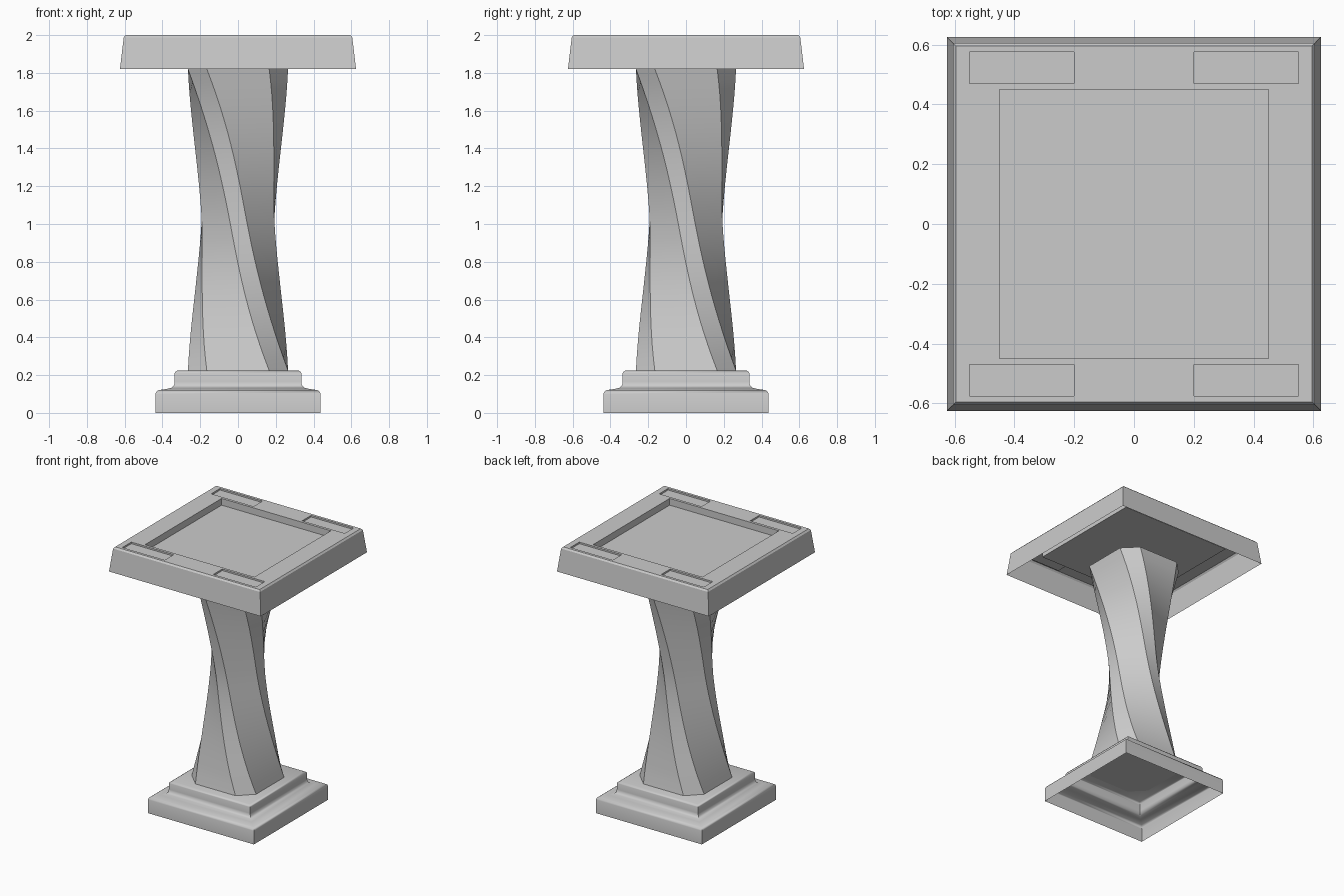
import bpy, bmesh
from math import cos, sin, pi, atan2, hypot, radians

cube = bpy.data.objects.get("Cube")
if cube:
    bpy.data.objects.remove(cube)

GREY = (0.6, 0.6, 0.6, 1)
stone = bpy.data.materials.new("grey_stone")
stone.use_nodes = True
stone.diffuse_color = GREY
stone.node_tree.nodes["Principled BSDF"].inputs["Base Color"].default_value = GREY


def finish(name, bm, smooth=None):
    mesh = bpy.data.meshes.new(name)
    bm.to_mesh(mesh)
    bm.free()
    obj = bpy.data.objects.new(name, mesh)
    bpy.context.collection.objects.link(obj)
    mesh.materials.append(stone)
    if smooth:
        bpy.ops.object.select_all(action='DESELECT')
        obj.select_set(True)
        bpy.context.view_layer.objects.active = obj
        bpy.ops.object.shade_smooth_by_angle(angle=radians(smooth))


def loft(bm, rings):
    """Join rings of points with quads and return their vertices."""
    loops = [[bm.verts.new(p) for p in ring] for ring in rings]
    for low, high in zip(loops, loops[1:]):
        for i in range(len(low)):
            j = (i + 1) % len(low)
            bm.faces.new((low[i], low[j], high[j], high[i]))
    return loops


def square(half, z):
    return [(sx * half, sy * half, z) for sx, sy in ((-1, -1), (1, -1), (1, 1), (-1, 1))]


# Stepped base, hollow below
profile = [(.437, 0), (.437, .1), (.432, .113), (.42, .121), (.375, .127),
           (.35, .134), (.338, .146), (.335, .165), (.335, .21), (.331, .218), (.32, .224)]
bm = bmesh.new()
loops = loft(bm, [square(h, z) for h, z in profile])
bm.faces.new(loops[-1])
finish("base", bm, 50)

# Twisted, waisted column with cut corners
BOTTOM, TOP, STEPS = .224, 1.82, 24
a, b = .265, .165
outline = [(a, -b), (a, b), (b, a), (-b, a), (-a, b), (-a, -b), (-b, -a), (b, -a)]
rings = []
for k in range(STEPS + 1):
    t = k / STEPS
    scale = .632 + .368 * abs(2 * t - 1) ** 1.7
    ring = []
    for x, y in outline:
        angle, r = atan2(y, x) - t * pi / 2, hypot(x, y) * scale
        ring.append((r * cos(angle), r * sin(angle), BOTTOM + t * (TOP - BOTTOM)))
    rings.append(ring)
bm = bmesh.new()
loops = loft(bm, rings)
bm.faces.new(loops[0][::-1])
bm.faces.new(loops[-1])
finish("column", bm, 30)

# Table top: hollow skirt, with a sunken panel and four shallow corner recesses
bm = bmesh.new()
loft(bm, [square(.625, 1.82), square(.605, 1.988), square(.595, 2)])
half_x, half_y = [.2, .45, .55, .595], [.45, .47, .575, .595]
xs = [-v for v in half_x[::-1]] + half_x
ys = [-v for v in half_y[::-1]] + half_y
grid = [[bm.verts.new((x, y, 2)) for y in ys] for x in xs]
panel, recesses = [], []
for i in range(len(xs) - 1):
    for j in range(len(ys) - 1):
        face = bm.faces.new((grid[i][j], grid[i + 1][j], grid[i + 1][j + 1], grid[i][j + 1]))
        c = face.calc_center_median()
        if abs(c.x) < .45 and abs(c.y) < .45:
            panel.append(face)
        elif .2 < abs(c.x) < .55 and .47 < abs(c.y) < .575:
            recesses.append(face)
for faces, depth in ((panel, .05), (recesses, .012)):
    new = bmesh.ops.extrude_face_region(bm, geom=faces)["geom"]
    bmesh.ops.translate(bm, vec=(0, 0, -depth),
                        verts=[v for v in new if isinstance(v, bmesh.types.BMVert)])
    bmesh.ops.delete(bm, geom=[f for f in faces if f.is_valid], context='FACES')
bmesh.ops.remove_doubles(bm, verts=bm.verts[:], dist=.0005)
finish("table_top", bm)
